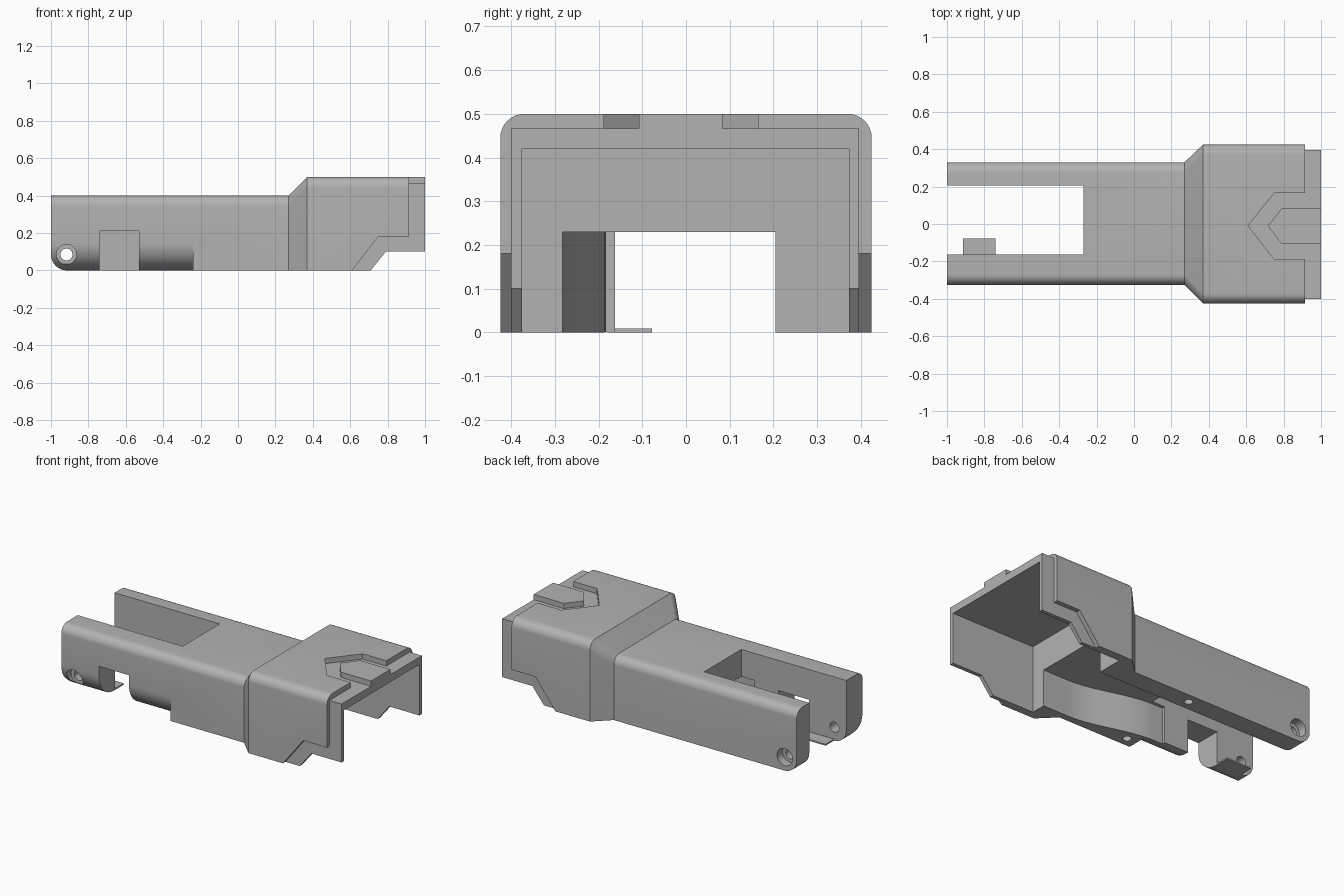
import bpy, bmesh
from math import sin, cos, pi, radians
from mathutils import Vector

cube = bpy.data.objects.get("Cube")
if cube:
    bpy.data.objects.remove(cube, do_unlink=True)

grey = bpy.data.materials.new("plain_grey")
grey.use_nodes = True
colour = (0.45, 0.45, 0.45, 1)
grey.diffuse_color = colour
grey.node_tree.nodes["Principled BSDF"].inputs["Base Color"].default_value = colour


def loft(name, rings):
    """Closed solid through matching rings of points."""
    bm = bmesh.new()
    loops = [[bm.verts.new(p) for p in ring] for ring in rings]
    for a, b in zip(loops, loops[1:]):
        for i in range(len(a)):
            j = (i + 1) % len(a)
            bm.faces.new((a[i], a[j], b[j], b[i]))
    bm.faces.new(loops[0])
    bm.faces.new(loops[-1])
    bmesh.ops.recalc_face_normals(bm, faces=bm.faces)
    mesh = bpy.data.meshes.new(name)
    bm.to_mesh(mesh)
    bm.free()
    mesh.materials.append(grey)
    obj = bpy.data.objects.new(name, mesh)
    bpy.context.collection.objects.link(obj)
    return obj


def prism(name, pts, axis, lo, hi):
    """Extrude a flat outline along x, y or z."""
    place = {"x": lambda a, b, t: (t, a, b),
             "y": lambda a, b, t: (a, t, b),
             "z": lambda a, b, t: (a, b, t)}[axis]
    return loft(name, [[place(a, b, t) for a, b in pts] for t in (lo, hi)])


def box(name, x0, x1, y0, y1, z0, z1):
    return prism(name, [(x0, y0), (x1, y0), (x1, y1), (x0, y1)], "z", z0, z1)


def arc(ca, cb, r, start, end, n=12):
    steps = [radians(start + (end - start) * i / n) for i in range(n + 1)]
    return [(ca + r * cos(t), cb + r * sin(t)) for t in steps]


def combine(target, tool, operation="DIFFERENCE"):
    mod = target.modifiers.new("combine", "BOOLEAN")
    mod.operation, mod.solver, mod.object = operation, "EXACT", tool
    graph = bpy.context.evaluated_depsgraph_get()
    mesh = bpy.data.meshes.new_from_object(target.evaluated_get(graph))
    target.modifiers.clear()
    target.data = mesh
    bpy.data.objects.remove(tool, do_unlink=True)


def section(x, y0, y1, top, r=0.055):
    """Cross-section with rounded upper corners."""
    pts = [(y0, 0), (y1, 0)] + arc(y1 - r, top - r, r, 0, 90, 8)
    pts += arc(y0 + r, top - r, r, 90, 180, 8)
    return [(x, y, z) for y, z in pts]


# Outer shell: slim handle flaring into the wide head
housing = loft("housing", [section(-1, -0.325, 0.33, 0.4), section(0.27, -0.325, 0.33, 0.4),
                           section(0.37, -0.425, 0.425, 0.5), section(1, -0.425, 0.425, 0.5)])
combine(housing, prism("shell_edge", [(0.532, -0.1), (0.75, 0.18), (0.915, 0.18), (0.915, 0.6),
                                      (1.1, 0.6), (1.1, -0.1)], "y", -0.6, 0.6))
combine(housing, prism("arrow_recess", [(1.1, 0.165), (0.75, 0.165), (0.61, -0.01),
                                        (0.75, -0.188), (1.1, -0.188)], "z", 0.455, 0.6))

# Inner sleeve showing beyond the shell, with the raised arrow on top
sleeve = box("sleeve", 0.45, 1, -0.4, 0.396, 0, 0.467)
combine(sleeve, prism("sleeve_edge", [(0.63, -0.1), (0.79, 0.1), (1.1, 0.1), (1.1, -0.1)],
                      "y", -0.6, 0.6))
combine(housing, sleeve, "UNION")
combine(housing, prism("arrow", [(1, 0.084), (0.79, 0.084), (0.715, -0.01), (0.79, -0.108),
                                 (1, -0.108)], "z", 0.44, 0.5), "UNION")

# Hollow head and the channel below the handle, with one S-curved wall
combine(housing, box("head_pocket", 0.42, 1.1, -0.375, 0.373, -0.1, 0.42))
wall = [(0.25 - 0.55 * i / 20, -0.233 - 0.05 * cos(pi * i / 20)) for i in range(21)]
outline = [(0.5, 0.205), (0.5, -0.283)] + wall
outline += [(-0.36, -0.183), (-0.36, -0.163), (-1.1, -0.163), (-1.1, 0.205)]
combine(housing, prism("channel", outline, "z", -0.1, 0.23))
combine(housing, box("slot", -1.1, -0.27, -0.163, 0.205, 0.1, 0.6))

# Rounded lower edge of one arm, its notch, and the rounded arm tips
r = 0.15
combine(housing, prism("arm_rounding", [(-0.4, -0.1), (-0.325 + r, -0.1)]
                       + arc(-0.325 + r, r, r, 270, 180, 16) + [(-0.4, r)], "x", -1.1, -0.24))
combine(housing, box("arm_notch", -0.74, -0.53, -0.5, -0.1, -0.1, 0.21))
r = 0.085
combine(housing, prism("tip_rounding", [(-1.1, -0.1), (-1 + r, -0.1)]
                       + arc(-1 + r, r, r, 270, 180) + [(-1.1, r)], "y", -0.5, 0.5))


def hole(a, b, radius, axis, lo, hi):
    combine(housing, prism("hole", arc(a, b, radius, 0, 345, 23), axis, lo, hi))


# Hinge holes with counterbores, and screw holes underneath
hole(-0.917, 0.085, 0.032, "y", -0.6, 0.6)
hole(-0.917, 0.085, 0.054, "y", -0.6, -0.27)
hole(-0.917, 0.085, 0.054, "y", 0.275, 0.6)
for y in (-0.265, 0.268):
    hole(-0.17, y, 0.025, "z", -0.1, 0.12)

# Thin tab at the foot of the notched arm
tab = box("tab", -0.915, -0.74, -0.175, -0.078, 0, 0.009)

for obj in (housing, tab):
    bpy.ops.object.select_all(action="DESELECT")
    obj.select_set(True)
    bpy.context.view_layer.objects.active = obj
    bpy.ops.object.shade_smooth_by_angle(angle=radians(30))
